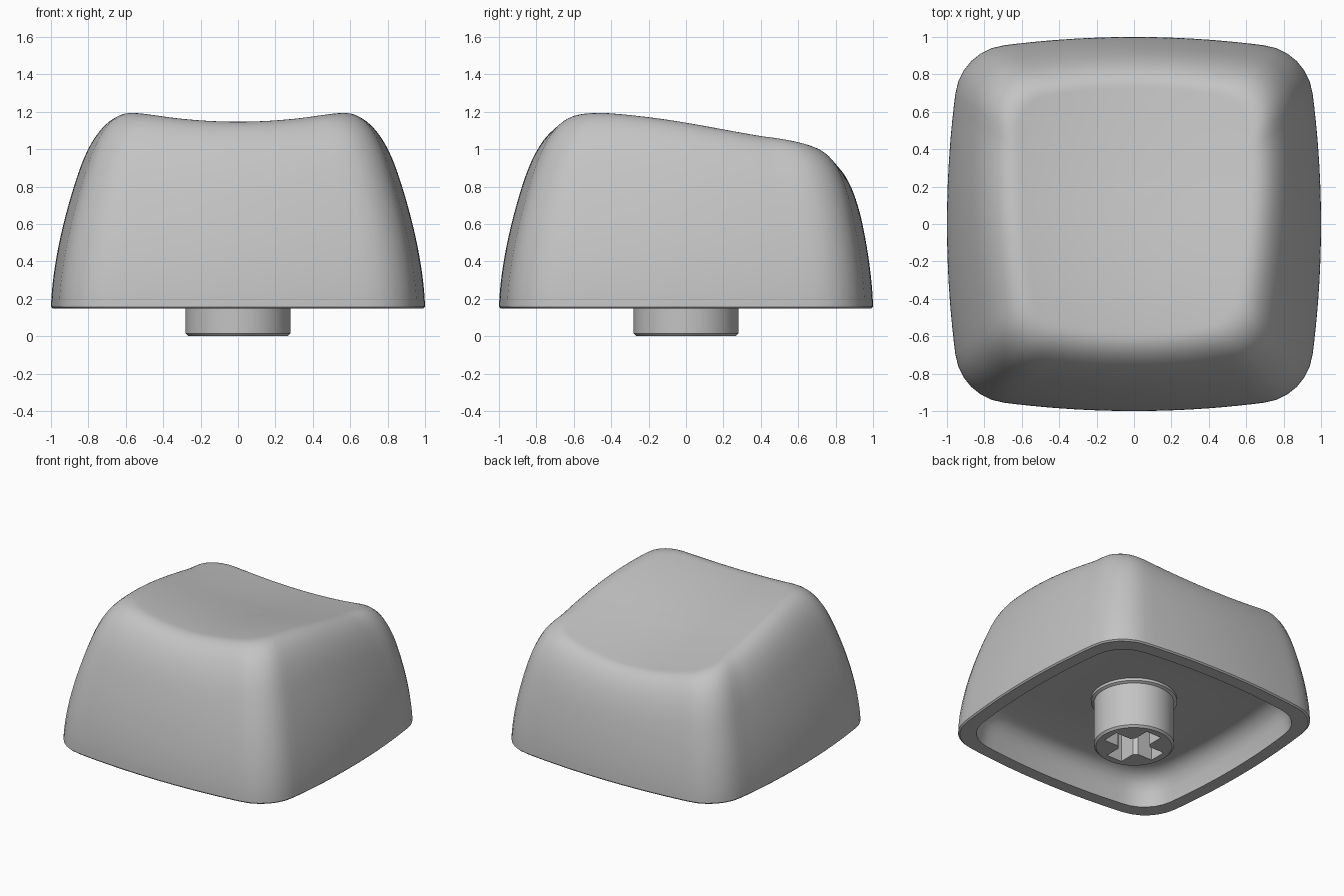
import bpy
import bmesh
from math import sin, cos, pi, sqrt

if "Cube" in bpy.data.objects:
    bpy.data.objects.remove(bpy.data.objects["Cube"], do_unlink=True)

SEGMENTS = 120
RIM_Z = 0.147

# One plain grey plastic
grey = bpy.data.materials.new("grey_plastic")
grey.use_nodes = True
colour = (0.55, 0.55, 0.55, 1)
grey.diffuse_color = colour
grey.node_tree.nodes["Principled BSDF"].inputs["Base Color"].default_value = colour


def soft_min(a, b, k):
    """Minimum of two values with a rounded join of size k."""
    h = max(k - abs(a - b), 0) / k
    return min(a, b) - h * h * k / 4


def outline(angle):
    """Point on the rounded square footprint with gently bowed edges."""
    def side(c, s):
        bow = 0.092 * s * s
        return 2 / (c + sqrt(c * c + 4 * bow)) if c + bow > 0.01 else 9
    c, s = abs(cos(angle)), abs(sin(angle))
    r = soft_min(side(c, s), side(s, c), 0.29)
    return r * cos(angle), r * sin(angle)


def dish(x, y):
    """Height of the scooped, backward sloping top."""
    spine = soft_min(1.072 - 0.21 * y + 0.05 * y * y, 1.15, 0.1)
    return spine + 0.19 * x * x


def finish(name, bm):
    bmesh.ops.recalc_face_normals(bm, faces=bm.faces)
    mesh = bpy.data.meshes.new(name)
    bm.to_mesh(mesh)
    bm.free()
    mesh.materials.append(grey)
    obj = bpy.data.objects.new(name, mesh)
    bpy.context.collection.objects.link(obj)
    return obj


def loft(name, rings):
    """Skin a stack of closed rings and cap both ends."""
    bm = bmesh.new()
    loops = [[bm.verts.new(p) for p in ring] for ring in rings]
    n = len(loops[0])
    for a, b in zip(loops, loops[1:]):
        for i in range(n):
            j = (i + 1) % n
            bm.faces.new((a[i], a[j], b[j], b[i]))
    caps = [bm.faces.new(loops[0]), bm.faces.new(loops[-1])]
    if n > 20:
        bmesh.ops.poke(bm, faces=caps)
    return finish(name, bm)


def smooth(obj):
    bpy.ops.object.select_all(action="DESELECT")
    obj.select_set(True)
    bpy.context.view_layer.objects.active = obj
    bpy.ops.object.shade_smooth_by_angle(angle=0.6)


angles = [2 * pi * i / SEGMENTS for i in range(SEGMENTS)]
foot = [outline(a) for a in angles]

# Shell: hollow underside and flat rim first
rings = []
for scale, z in ((0.4, 0.38), (0.75, 0.38), (0.79, 0.37), (0.83, 0.345), (0.86, 0.305),
                 (0.88, 0.25), (0.895, RIM_Z), (0.99, RIM_Z)):
    rings.append([(x * scale, y * scale, z) for x, y in foot])

# Shell: curved walls blending into the scooped top
for row in range(56):
    rise = 0.01 + 0.04 * row
    ring = []
    for x, y in foot:
        steep = min(max((y - 0.6) / 0.35, 0), 1)
        s = 1 - (0.249 - 0.039 * steep) * rise ** 1.66
        ring.append((x * s, y * s, soft_min(RIM_Z + rise, dish(x * s, y * s), 0.35)))
    rings.append(ring)
smooth(loft("cap_shell", rings))

# Round stem with a chamfered foot and a collar at the ceiling
stem_profile = ((0.265, 0), (0.28, 0.015), (0.28, 0.35), (0.3, 0.36), (0.3, 0.4))
stem = loft("stem", [[(r * cos(a), r * sin(a), z) for a in angles] for r, z in stem_profile])

# Cross-shaped socket cut up into the stem
L, W, C = 0.215, 0.065, 0.025
cross = []
for turn in range(4):
    for x, y in ((L, -W), (L, W), (W + C, W), (W, W + C)):
        for _ in range(turn):
            x, y = -y, x
        cross.append((x, y))
cutter = loft("socket_cutter", [[(x, y, z) for x, y in cross] for z in (-0.1, 0.33)])
cutter.hide_render = True
cutter.display_type = "WIRE"

cut = stem.modifiers.new("socket", "BOOLEAN")
cut.operation = "DIFFERENCE"
cut.solver = "EXACT"
cut.object = cutter
smooth(stem)

# Bake the cut and drop the helper
bpy.ops.object.modifier_apply(modifier="socket")
bpy.data.objects.remove(cutter, do_unlink=True)
